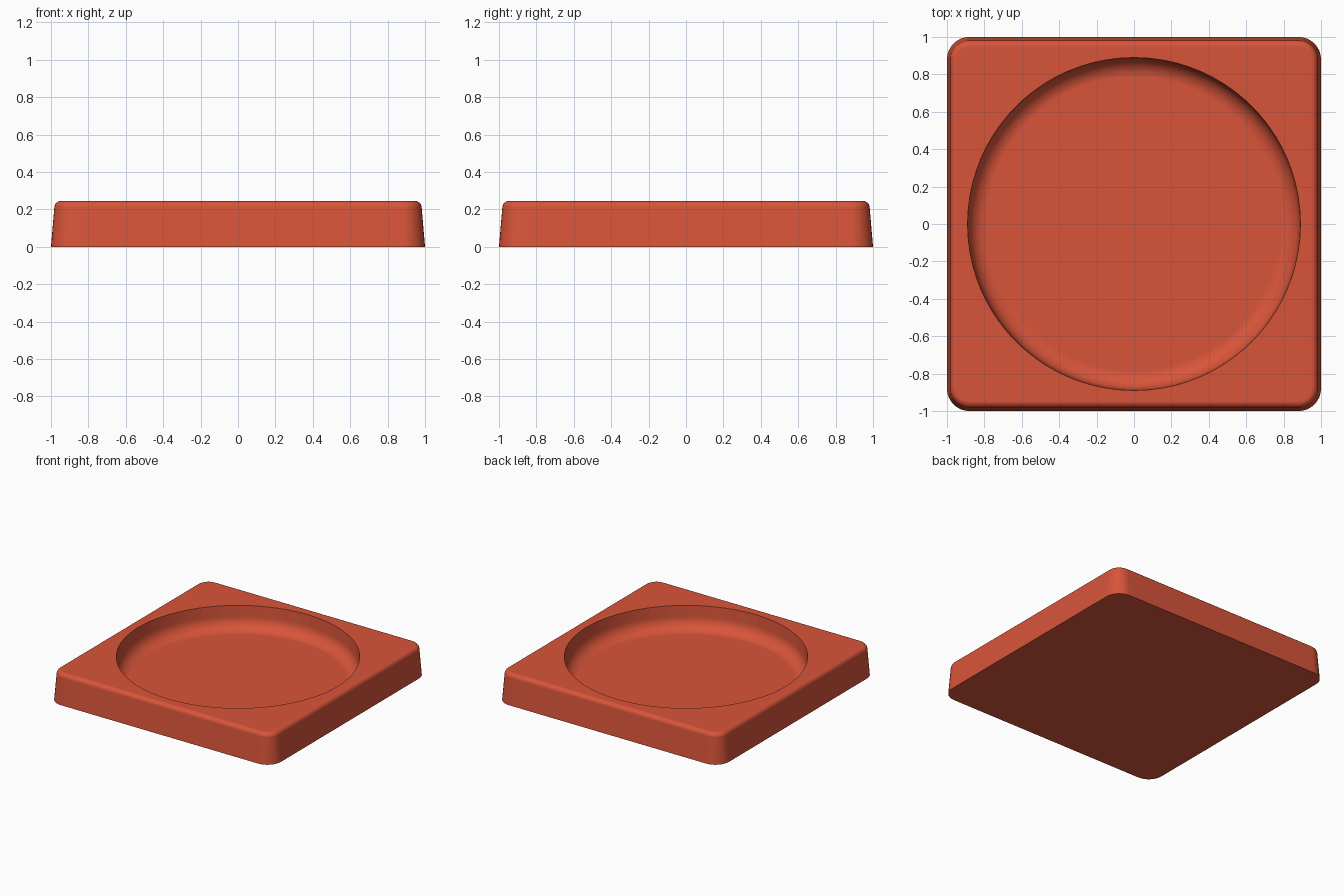
import bpy
import bmesh
from math import sin, cos, pi, atan2, radians

cube = bpy.data.objects.get("Cube")
if cube:
    bpy.data.objects.remove(cube)

HEIGHT = 0.245
CORNER = 0.88        # centre of each rounded corner
EDGE = 0.035         # top edge fillet
DISH_R = 0.89        # dish radius at the rim
DISH_DEPTH = 0.185
FILLET = 0.1         # fillet between dish wall and floor
SIDE_STEPS, CORNER_STEPS, FILLET_STEPS = 20, 8, 8


def rounded_square(half):
    """Points of a rounded square with fixed corner centres."""
    points = []
    radius = half - CORNER
    for quarter in range(4):
        turn = quarter * pi / 2
        side = [(half, CORNER * (2 * i / SIDE_STEPS - 1)) for i in range(SIDE_STEPS)]
        arc = [(CORNER + radius * cos(a), CORNER + radius * sin(a))
               for a in (i / CORNER_STEPS * pi / 2 for i in range(CORNER_STEPS))]
        points += [(x * cos(turn) - y * sin(turn), x * sin(turn) + y * cos(turn))
                   for x, y in side + arc]
    return points


def circle(radius):
    """Circle points lined up with those of the rounded square."""
    angles = [atan2(y, x) for x, y in rounded_square(1)]
    return [(radius * cos(a), radius * sin(a)) for a in angles]


quarter_turn = [i / FILLET_STEPS * pi / 2 for i in range(FILLET_STEPS + 1)]

# Tapered outer wall and rounded top edge
rings = [(rounded_square(1), 0)]
top_half = 0.982 - EDGE
for a in quarter_turn:
    rings.append((rounded_square(top_half + EDGE * cos(a)),
                  HEIGHT - EDGE + EDGE * sin(a)))

# Sharp dish rim, wall and filleted floor
floor = HEIGHT - DISH_DEPTH
rings.append((circle(DISH_R), HEIGHT))
wall_r = DISH_R - 0.005
for a in quarter_turn:
    rings.append((circle(wall_r - FILLET + FILLET * cos(a)),
                  floor + FILLET - FILLET * sin(a)))

# Skin the rings into one closed body
bm = bmesh.new()
loops = [[bm.verts.new((x, y, z)) for x, y in points] for points, z in rings]
count = len(loops[0])
for low, high in zip(loops, loops[1:]):
    for i in range(count):
        j = (i + 1) % count
        bm.faces.new((low[i], low[j], high[j], high[i]))
bm.faces.new(loops[0][::-1])
bm.faces.new(loops[-1])
bmesh.ops.recalc_face_normals(bm, faces=bm.faces)
mesh = bpy.data.meshes.new("tray")
bm.to_mesh(mesh)
bm.free()

tray = bpy.data.objects.new("tray", mesh)
bpy.context.collection.objects.link(tray)

# Terracotta colour
colour = (0.69, 0.09, 0.042, 1)
terracotta = bpy.data.materials.new("terracotta red")
terracotta.use_nodes = True
terracotta.diffuse_color = colour
terracotta.node_tree.nodes["Principled BSDF"].inputs["Base Color"].default_value = colour
mesh.materials.append(terracotta)

# Smooth fillets with crisp rim and base
bpy.ops.object.select_all(action='DESELECT')
tray.select_set(True)
bpy.context.view_layer.objects.active = tray
bpy.ops.object.shade_smooth_by_angle(angle=radians(35))
weighted = tray.modifiers.new("even shading", 'WEIGHTED_NORMAL')
weighted.keep_sharp = True
